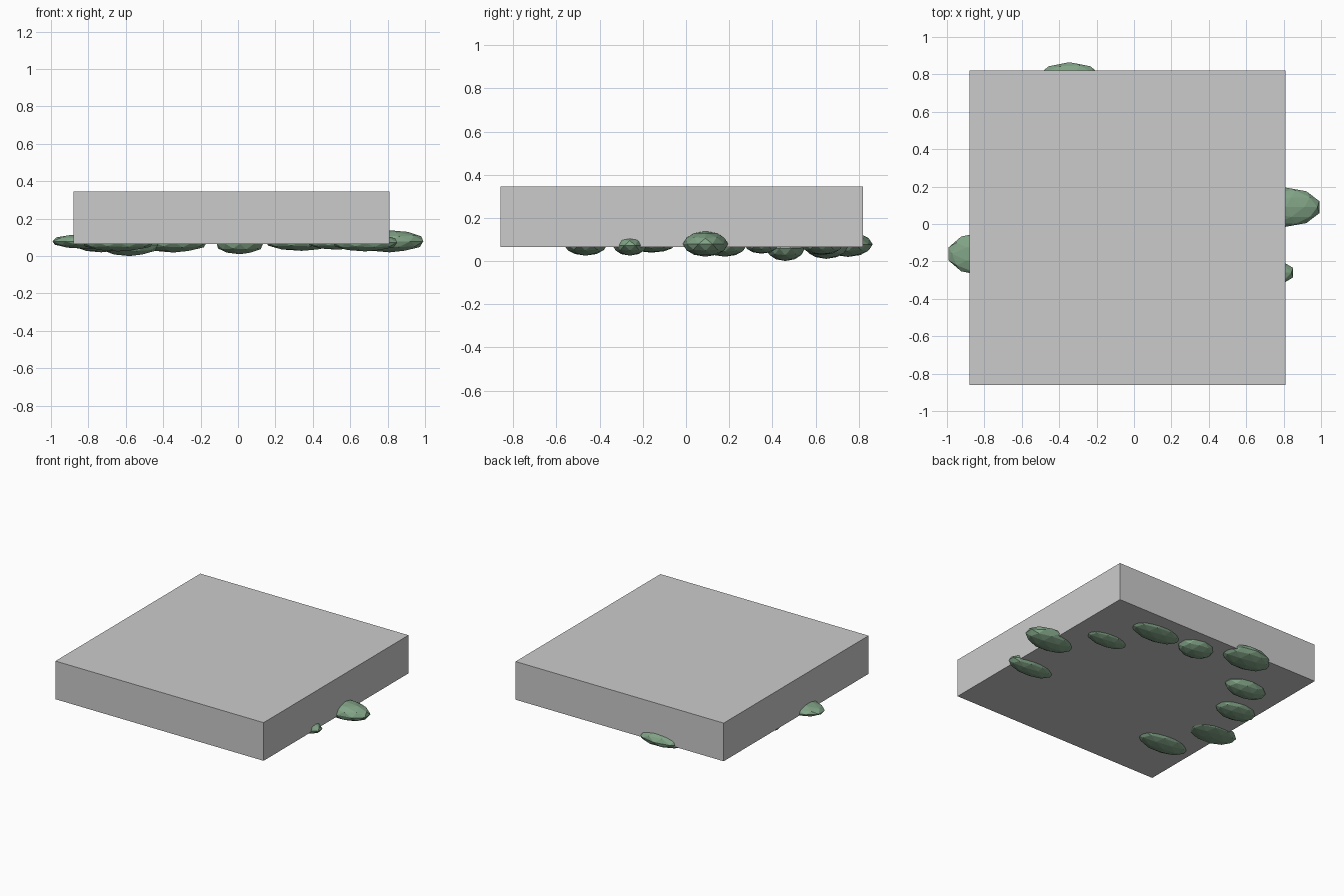
import bpy

# Grey slab
bpy.ops.mesh.primitive_cube_add(size=1, location=(-0.035, -0.02, 0.205))
slab = bpy.context.object
slab.name = "slab"
slab.scale = (1.69, 1.68, 0.28)

# Green material for the bushes
green = bpy.data.materials.new("bush_green")
green.diffuse_color = (0.22, 0.37, 0.24, 1)


def bush(i, x, y, z, rx, ry, rz):
    bpy.ops.mesh.primitive_ico_sphere_add(subdivisions=2, radius=1, location=(x, y, z))
    ob = bpy.context.object
    ob.name = f"bush_{i}"
    ob.scale = (rx, ry, rz)
    ob.data.materials.append(green)


# Ring of flattened low-poly bushes under the slab: centre, radii
bushes = [
    (0.81, 0.09, 0.079, 0.19, 0.105, 0.059),
    (0.68, -0.26, 0.073, 0.18, 0.08, 0.048),
    (0.53, 0.35, 0.077, 0.165, 0.08, 0.043),
    (0.34, 0.63, 0.078, 0.20, 0.10, 0.050),
    (0.01, 0.65, 0.065, 0.13, 0.10, 0.055),
    (-0.345, 0.75, 0.077, 0.19, 0.115, 0.058),
    (-0.58, 0.46, 0.058, 0.16, 0.09, 0.058),
    (-0.73, 0.18, 0.070, 0.155, 0.10, 0.050),
    (-0.815, -0.16, 0.079, 0.185, 0.115, 0.040),
    (-0.64, -0.465, 0.075, 0.20, 0.10, 0.050),
]
for i, b in enumerate(bushes, 1):
    bush(i, *b)
